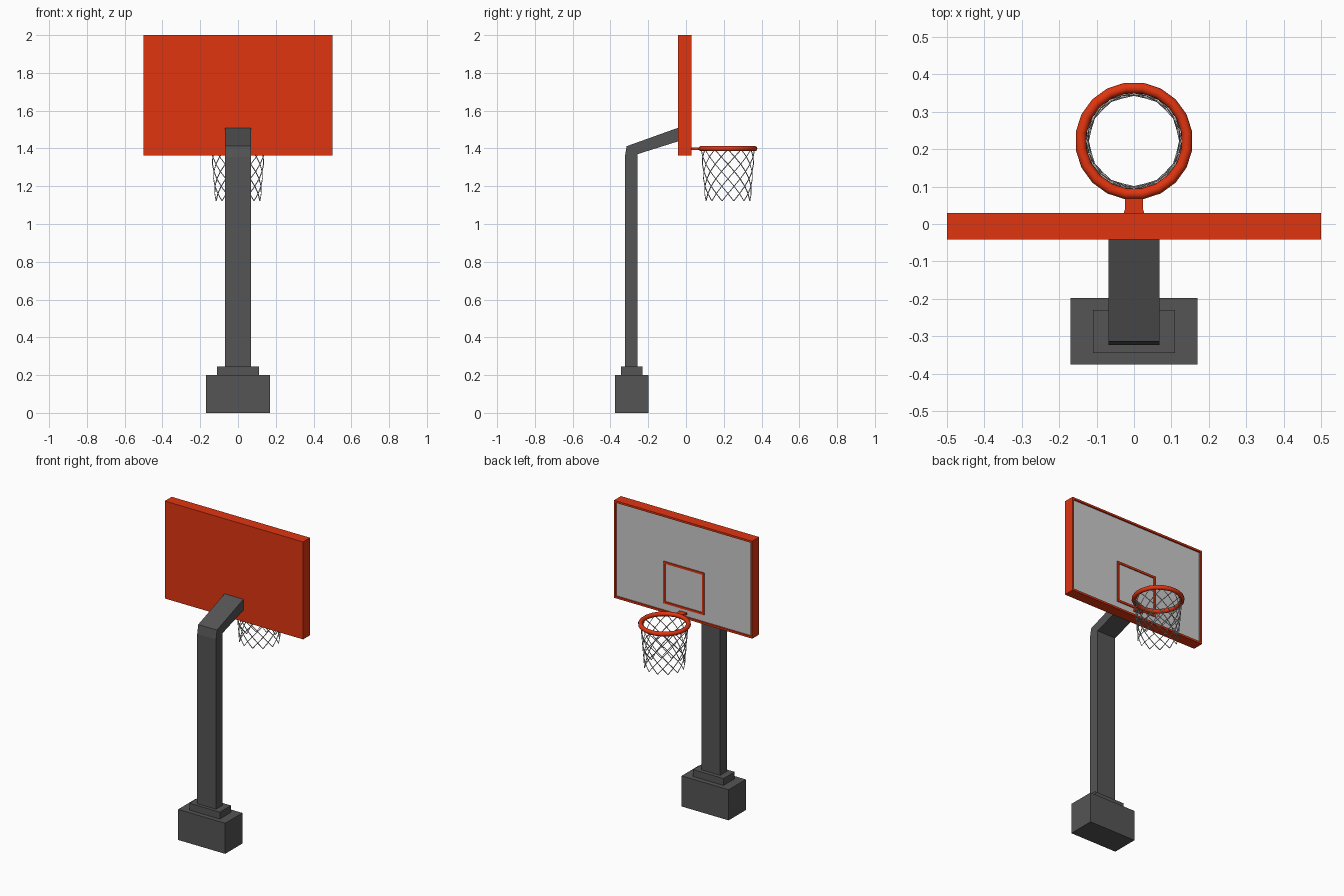
import bpy, bmesh, math
from mathutils import Vector

if "Cube" in bpy.data.objects:
    bpy.data.objects.remove(bpy.data.objects["Cube"])


def material(name, color):
    m = bpy.data.materials.new(name)
    m.diffuse_color = color
    m.use_nodes = True
    m.node_tree.nodes["Principled BSDF"].inputs["Base Color"].default_value = m.diffuse_color
    return m


RED = material("red_paint", (0.75, 0.035, 0.005, 1))
DARK = material("dark_metal", (0.09, 0.09, 0.09, 1))
GREY = material("panel_grey", (0.6, 0.6, 0.6, 1))


def finish(name, bm, *mats):
    bmesh.ops.recalc_face_normals(bm, faces=bm.faces)
    me = bpy.data.meshes.new(name)
    bm.to_mesh(me)
    bm.free()
    ob = bpy.data.objects.new(name, me)
    bpy.context.collection.objects.link(ob)
    for m in mats:
        me.materials.append(m)
    return ob


def box_mesh(lo, hi):
    bm = bmesh.new()
    bmesh.ops.create_cube(bm, size=1)
    lo, hi = Vector(lo), Vector(hi)
    for v in bm.verts:
        v.co = (lo + hi) / 2 + v.co * (hi - lo)
    return bm


def box(name, lo, hi, mat):
    return finish(name, box_mesh(lo, hi), mat)


def prism(name, points, vec, mat):
    bm = bmesh.new()
    f = bm.faces.new([bm.verts.new(p) for p in points])
    r = bmesh.ops.extrude_face_region(bm, geom=[f])
    bmesh.ops.translate(bm, vec=vec,
                        verts=[v for v in r["geom"] if isinstance(v, bmesh.types.BMVert)])
    return finish(name, bm, mat)


# Stepped base
box("base", (-0.17, -0.375, 0), (0.17, -0.198, 0.2), DARK)
box("base_collar", (-0.11, -0.345, 0.2), (0.11, -0.23, 0.245), DARK)

# Pole bending into the support arm, extruded from its side profile
profile = [(-0.324, 0.24), (-0.324, 1.355), (-0.314, 1.412), (-0.04, 1.51),
           (-0.04, 1.438), (-0.256, 1.37), (-0.256, 0.24)]
prism("pole_and_arm", [(-0.068, y, z) for y, z in profile], (0.136, 0, 0), DARK)

# Backboard with a recessed grey panel on the hoop side
bm = box_mesh((-0.5, -0.042, 1.363), (0.5, 0.03, 2.0))
face = max(bm.faces, key=lambda f: f.calc_center_median().y)
bmesh.ops.inset_region(bm, faces=[face], thickness=0.018)
r = bmesh.ops.extrude_face_region(bm, geom=[face])
bmesh.ops.translate(bm, vec=(0, -0.01, 0),
                    verts=[v for v in r["geom"] if isinstance(v, bmesh.types.BMVert)])
if face.is_valid:
    bmesh.ops.delete(bm, geom=[face], context="FACES_ONLY")
for f in bm.faces:
    c = f.calc_center_median()
    if abs(c.y - 0.02) < 1e-4 and f.calc_area() > 0.1:
        f.material_index = 1
finish("backboard", bm, RED, GREY)

# Target square
w, z0, z1, t = 0.147, 1.42, 1.695, 0.014
for side, s in (("left", -1), ("right", 1)):
    xs = sorted((s * w, s * (w - t)))
    box("target_" + side, (xs[0], 0.018, z0), (xs[1], 0.026, z1), RED)
for side, z in (("bottom", z0), ("top", z1 - t)):
    box("target_" + side, (-w + t, 0.018, z), (w - t, 0.026, z + t), RED)

# Hoop bracket, flared at the board
half = [(0.028, 0.028), (0.024, 0.04), (0.024, 0.08)]
outline = half + [(-x, y) for x, y in reversed(half)]
prism("hoop_bracket", [(x, y, 1.393) for x, y in outline], (0, 0, 0.012), RED)

# Hoop
CY = 0.222
bpy.ops.mesh.primitive_torus_add(major_segments=20, minor_segments=10, major_radius=0.143,
                                 minor_radius=0.0145, location=(0, CY, 1.399),
                                 rotation=(0, 0, math.radians(9)))
hoop = bpy.context.object
hoop.name = "hoop"
hoop.data.materials.append(RED)
bpy.ops.object.shade_smooth_by_angle(angle=math.radians(40))

# Net: two opposing families of strands crossing into diamonds
cu = bpy.data.curves.new("net", "CURVE")
cu.dimensions = "3D"
cu.bevel_depth = 0.0026
cu.bevel_resolution = 0
STRANDS, LEVELS = 12, 7
for j in range(STRANDS):
    for s in (-1, 1):
        sp = cu.splines.new("POLY")
        sp.points.add(LEVELS)
        for i in range(LEVELS + 1):
            k = i / LEVELS
            a = math.pi / STRANDS * (2 * j + s * i)
            rad = 0.141 - 0.021 * k
            sp.points[i].co = (rad * math.cos(a), CY + rad * math.sin(a), 1.395 - 0.273 * k, 1)
net = bpy.data.objects.new("net", cu)
bpy.context.collection.objects.link(net)
bpy.ops.object.select_all(action="DESELECT")
net.select_set(True)
bpy.context.view_layer.objects.active = net
bpy.ops.object.convert(target="MESH")
